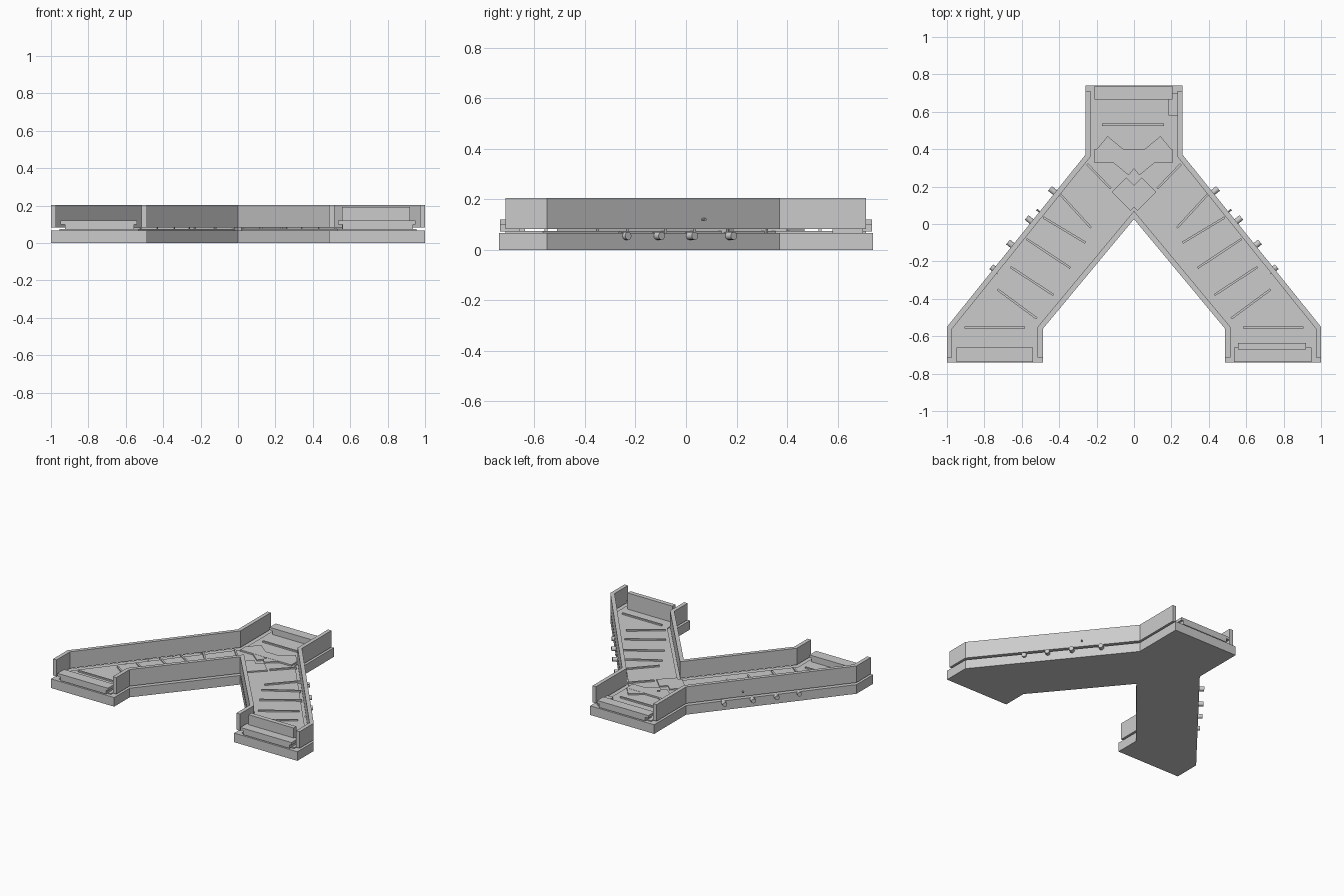
import bpy, bmesh, math
from mathutils import Vector

if "Cube" in bpy.data.objects:
    bpy.data.objects.remove(bpy.data.objects["Cube"])

def prism(name, pts, z0, z1):
    bm = bmesh.new()
    lo = [bm.verts.new((x, y, z0)) for x, y in pts]
    hi = [bm.verts.new((x, y, z1)) for x, y in pts]
    bm.faces.new(lo)
    bm.faces.new(hi)
    for i in range(len(pts)):
        bm.faces.new((lo[i - 1], lo[i], hi[i], hi[i - 1]))
    bmesh.ops.recalc_face_normals(bm, faces=bm.faces)
    me = bpy.data.meshes.new(name)
    bm.to_mesh(me)
    bm.free()
    ob = bpy.data.objects.new(name, me)
    bpy.context.collection.objects.link(ob)
    return ob

def box(name, x0, x1, y0, y1, z0, z1):
    return prism(name, [(x0, y0), (x1, y0), (x1, y1), (x0, y1)], z0, z1)

def strip(name, a, b, width, z0, z1):
    a, b = Vector(a), Vector(b)
    d = (b - a).normalized()
    n = Vector((-d.y, d.x)) * width / 2
    return prism(name, [a + n, b + n, b - n, a - n], z0, z1)

def offset(path, t):
    # mitred offset to the left of the path
    p = [Vector(q) for q in path]
    dirs = [(b - a).normalized() for a, b in zip(p, p[1:])]
    norms = [Vector((-d.y, d.x)) for d in dirs]
    out = []
    for i, q in enumerate(p):
        n0, n1 = norms[max(i - 1, 0)], norms[min(i, len(norms) - 1)]
        out.append(q + (n0 + n1) * t / (1 + n0.dot(n1)))
    return out

def wall(name, path, t, z0, z1):
    return prism(name, [Vector(q) for q in path] + offset(path, t)[::-1], z0, z1)

def rod(name, loc, direction, r, length, sides=12):
    bpy.ops.mesh.primitive_cylinder_add(vertices=sides, radius=r, depth=length, location=loc)
    ob = bpy.context.object
    ob.name = name
    ob.rotation_euler = Vector(direction).to_track_quat('Z', 'Y').to_euler()
    bpy.ops.object.shade_smooth_by_angle(angle=math.radians(40))

F = 0.067  # top of the slab
D = 0.074  # top of the deck boards
T = 0.084  # top of the battens

# forked base slab
half = [(0.26, 0.74), (0.26, 0.37), (1, -0.55), (1, -0.74), (0.487, -0.74), (0.487, -0.56)]
prism("base_slab", half + [(0, 0.026)] + [(-x, y) for x, y in half[::-1]], 0, F)

# raised side walls with a gap beneath
outer = [(-0.26, 0.712), (-0.26, 0.37), (-1, -0.55), (-1, -0.714)]
outer_right = [(-x, y) for x, y in outer[::-1]]
wall("outer_wall_left", outer, 0.028, 0.082, 0.204)
wall("outer_wall_right", outer_right, 0.028, 0.082, 0.204)
vee = [(-0.487, -0.714), (-0.487, -0.56), (0, 0.026), (0.487, -0.56), (0.487, -0.714)]
wall("inner_wall", vee, 0.028, 0.082, 0.204)

# thin deck, set in from the walls
deck = offset(outer, 0.045) + offset(vee, 0.045) + offset(outer_right, 0.045)
prism("deck", deck, F, D)

# end thresholds, narrow foot under a wider tread
for label, x0, x1, y0, y1 in (("back", -0.21, 0.205, 0.665, 0.737),
                              ("left", -0.95, -0.54, -0.737, -0.66),
                              ("right", 0.535, 0.95, -0.737, -0.66)):
    box(f"threshold_foot_{label}", x0 + 0.025, x1 - 0.015, y0, y1, 0.073, 0.1)
    box(f"threshold_tread_{label}", x0, x1, y0, y1, 0.1, 0.12)

# closing board on the right branch and its counterpart block at the back
box("barrier_board", 0.555, 0.92, -0.67, -0.637, F, 0.193)
box("side_block", 0.185, 0.232, 0.58, 0.70, F, 0.09)

# floor battens
box("batten_back", -0.17, 0.16, 0.525, 0.537, F, T)
battens = [((-0.73, -0.35), (-0.52, -0.505)), ((-0.66, -0.23), (-0.43, -0.38)),
           ((-0.575, -0.08), (-0.34, -0.235)), ((-0.485, 0.035), (-0.26, -0.10)),
           ((-0.40, 0.165), (-0.23, -0.02)), ((-0.25, 0.32), (-0.125, 0.19))]
for s, side in ((1, "left"), (-1, "right")):
    box(f"batten_end_{side}", *sorted((-0.905 * s, -0.582 * s)), -0.56, -0.548, F, T)
    for i, (a, b) in enumerate(battens):
        strip(f"batten_{side}_{i}", (a[0] * s, a[1]), (b[0] * s, b[1]), 0.012, F, T)

    # crossing plates at the junction
    strip(f"junction_arm_{side}", (-0.17 * s, 0.435), (0, 0.295), 0.09, F, T)
    strip(f"junction_tail_{side}", (-0.08 * s, 0.21), (0.02 * s, 0.11), 0.11, F, T - 0.001)

    # bolts through the outer edge
    n = Vector((-0.779 * s, 0.627, 0))
    for j, (x, y, z, out) in enumerate(((-0.422, 0.168, 0.055, 0.03), (-0.547, 0.013, 0.055, 0.03),
                                        (-0.650, -0.115, 0.055, 0.025), (-0.750, -0.239, 0.055, 0.012))):
        rod(f"edge_bolt_{side}_{j}", Vector((x * s, y, z)) + n * (out - 0.02), n, 0.016, 0.05)
    rod(f"wall_pin_{side}", Vector((-0.505 * s, 0.065, 0.12)), n, 0.005, 0.04, 8)
box("junction_plate_middle", -0.21, 0.205, 0.325, 0.40, F, T + 0.001)
rod("junction_pin", (0, 0.32, 0.082), (0, 0, 1), 0.01, 0.014)
